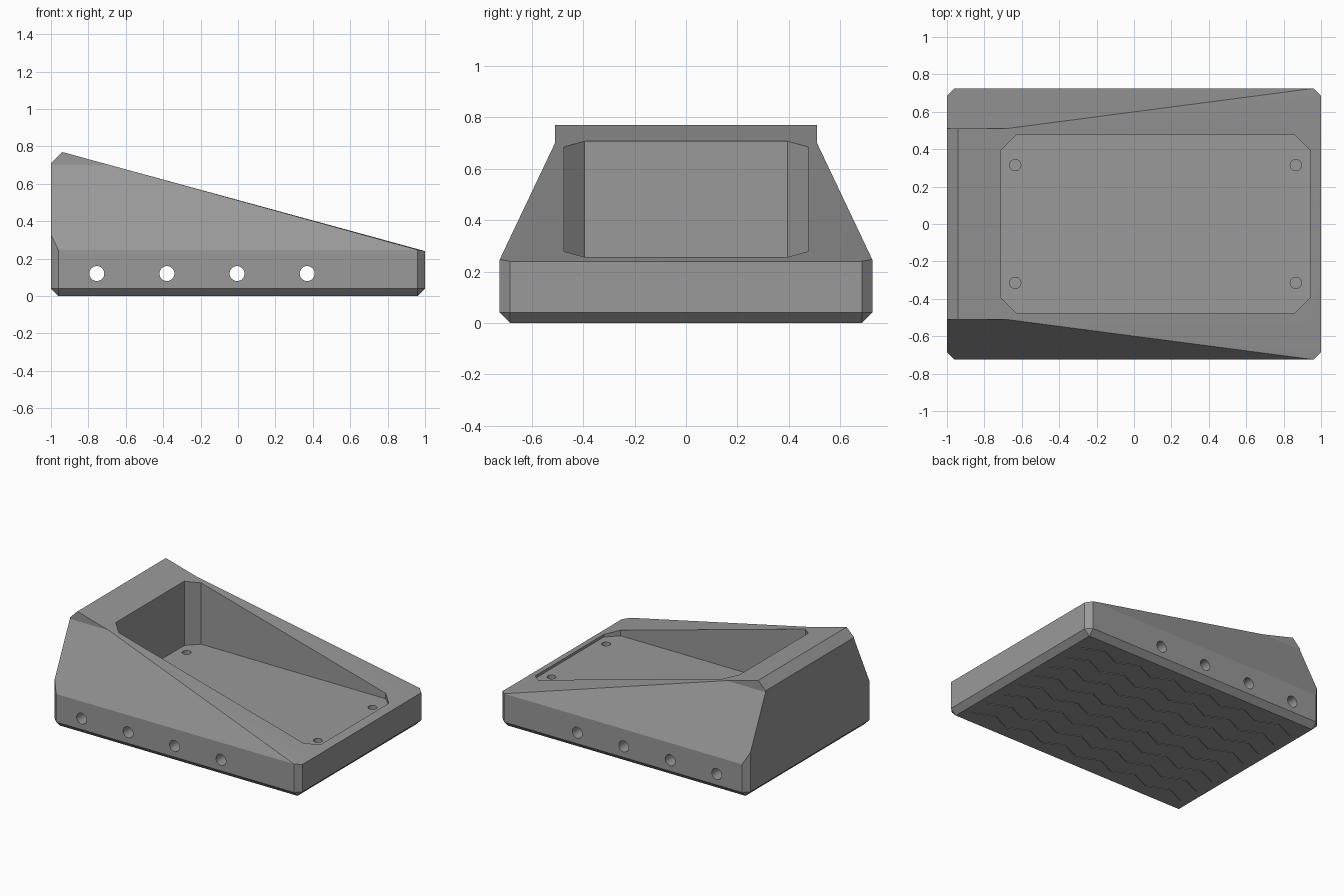
import bpy, bmesh, math
from mathutils import Matrix

if "Cube" in bpy.data.objects:
    bpy.data.objects.remove(bpy.data.objects["Cube"])

grey = bpy.data.materials.new("mid_grey")
grey.diffuse_color = (0.32, 0.32, 0.32, 1)
grey.use_nodes = True
grey.node_tree.nodes["Principled BSDF"].inputs["Base Color"].default_value = grey.diffuse_color


def roof(x):
    """Height of the sloping top face."""
    return 0.24 + 0.2732 * (1 - x)


def make(name, bm):
    bmesh.ops.recalc_face_normals(bm, faces=bm.faces)
    mesh = bpy.data.meshes.new(name)
    bm.to_mesh(mesh)
    bm.free()
    mesh.materials.append(grey)
    ob = bpy.data.objects.new(name, mesh)
    bpy.context.collection.objects.link(ob)
    return ob


def hull(name, points):
    """Convex block from points mirrored across y."""
    bm = bmesh.new()
    for x, y, z in points:
        for s in (-1, 1):
            bm.verts.new((x, s * y, z))
    bmesh.ops.convex_hull(bm, input=bm.verts)
    bmesh.ops.dissolve_limit(bm, angle_limit=0.01, verts=bm.verts, edges=bm.edges)
    return make(name, bm)


def prism(bm, outline, z0, z1):
    """Closed vertical prism from an xy outline."""
    low = [bm.verts.new((x, y, z0)) for x, y in outline]
    top = [bm.verts.new((x, y, z1)) for x, y in outline]
    n = len(low)
    bm.faces.new(low[::-1])
    bm.faces.new(top)
    for i in range(n):
        j = (i + 1) % n
        bm.faces.new((low[i], low[j], top[j], top[i]))


def combine(ob, tool, operation):
    tool.hide_render = True
    mod = ob.modifiers.new(tool.name, 'BOOLEAN')
    mod.operation, mod.solver, mod.object = operation, 'EXACT', tool
    bpy.context.view_layer.objects.active = ob
    bpy.ops.object.modifier_apply(modifier=mod.name)
    bpy.data.objects.remove(tool, do_unlink=True)


# Chamfered base with leaning sides
body = hull("stand_body", [
    (-0.96, 0.685, 0), (0.96, 0.685, 0),
    (-1, 0.685, 0.04), (1, 0.685, 0.04),
    (-0.96, 0.725, 0.04), (0.96, 0.725, 0.04),
    (-0.96, 0.725, 0.245), (0.96, 0.725, 0.247),
    (-1, 0.685, 0.328), (1, 0.685, 0.24),
    (-1, 0.51, 0.70), (-0.684, 0.51, 0.70)])

# Upright-sided ridge at the tall end
combine(body, hull("ridge", [
    (-1, 0.51, 0.60), (-1, 0.51, 0.71), (-0.94, 0.51, roof(-0.94)),
    (-0.684, 0.51, 0.70), (-0.684, 0.51, 0.60)]), 'UNION')

# Pocket with clipped corners and a level floor
x0, x1, w, c = -0.71, 0.94, 0.475, 0.08
bm = bmesh.new()
prism(bm, [(x0 + c, -w), (x1 - c, -w), (x1, c - w), (x1, w - c),
           (x1 - c, w), (x0 + c, w), (x0, w - c), (x0, c - w)], 0.238, 1)
combine(body, make("pocket_cutter", bm), 'DIFFERENCE')

# Cross holes through the base and blind screw holes in the floor
bm = bmesh.new()
for i in range(4):
    place = Matrix.Translation((-0.755 + 0.375 * i, 0, 0.12)) @ Matrix.Rotation(math.pi / 2, 4, 'X')
    bmesh.ops.create_cone(bm, cap_ends=True, segments=32, radius1=0.04, radius2=0.04,
                          depth=2, matrix=place)
for x in (-0.635, 0.865):
    for y in (-0.315, 0.315):
        bmesh.ops.create_cone(bm, cap_ends=True, segments=24, radius1=0.03, radius2=0.03,
                              depth=0.24, matrix=Matrix.Translation((x, y, 0.24)))
combine(body, make("hole_cutter", bm), 'DIFFERENCE')

# Shallow zigzag grip grooves underneath
bm = bmesh.new()
for row in range(8):
    y = -0.595 + 0.16 * row
    line = [(-0.9 + 0.15 * k, y + 0.07 * (k % 2)) for k in range(13)]
    prism(bm, line + [(px, py + 0.012) for px, py in reversed(line)], -0.02, 0.004)
combine(body, make("groove_cutter", bm), 'DIFFERENCE')

# Smooth hole walls, crisp flat faces
bpy.ops.object.select_all(action='DESELECT')
body.select_set(True)
bpy.context.view_layer.objects.active = body
bpy.ops.object.shade_smooth_by_angle(angle=math.radians(13))
